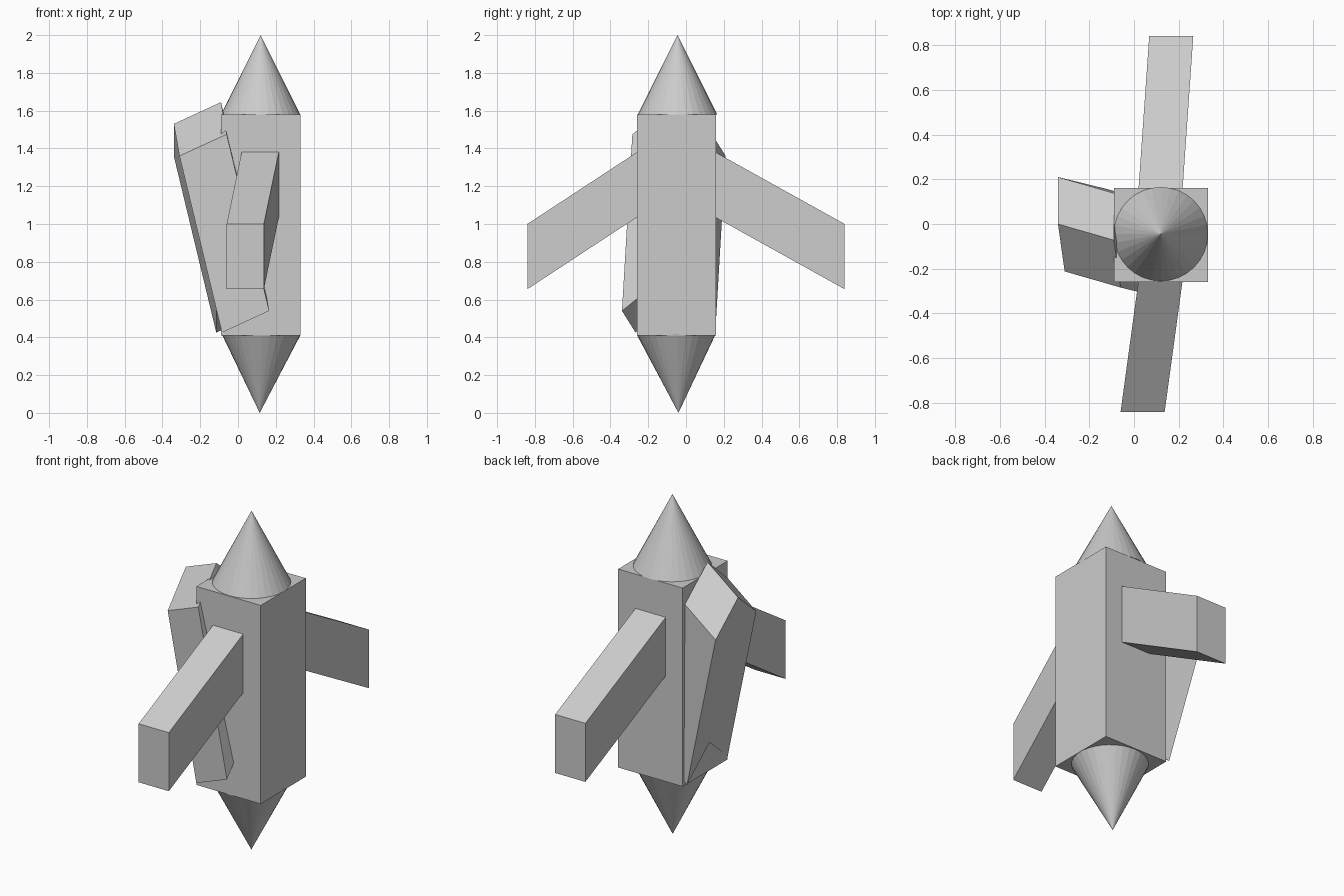
import bpy, bmesh
from mathutils import Vector

cube = bpy.data.objects.get("Cube")
if cube:
    bpy.data.objects.remove(cube, do_unlink=True)

grey = bpy.data.materials.new("light_grey")
grey.use_nodes = True
grey.diffuse_color = (0.6, 0.6, 0.6, 1)
grey.node_tree.nodes["Principled BSDF"].inputs["Base Color"].default_value = (0.6, 0.6, 0.6, 1)


def finish(name, bm):
    bmesh.ops.recalc_face_normals(bm, faces=bm.faces)
    mesh = bpy.data.meshes.new(name)
    bm.to_mesh(mesh)
    bm.free()
    mesh.materials.append(grey)
    obj = bpy.data.objects.new(name, mesh)
    bpy.context.collection.objects.link(obj)
    return obj


def slab(name, path, across, down):
    """Sweep a path sideways, then downwards, into a sheared solid."""
    bm = bmesh.new()
    across, down = Vector(across), Vector(down)
    rings = []
    for p in map(Vector, path):
        rings.append([bm.verts.new(c) for c in (p, p + across, p + across + down, p + down)])
    for a, b in zip(rings, rings[1:]):
        for i in range(4):
            j = (i + 1) % 4
            bm.faces.new((a[i], a[j], b[j], b[i]))
    bm.faces.new(rings[0])
    bm.faces.new(rings[-1])
    return finish(name, bm)


def cone(name, base, tip):
    """Cone from a base centre to a tip."""
    base, tip = Vector(base), Vector(tip)
    axis = tip - base
    bm = bmesh.new()
    bmesh.ops.create_cone(bm, cap_ends=True, segments=32, radius1=0.21, radius2=0, depth=axis.length)
    obj = finish(name, bm)
    obj.location = (base + tip) / 2
    obj.rotation_mode = 'QUATERNION'
    obj.rotation_quaternion = axis.to_track_quat('Z', 'Y')
    return obj


# Square body with a pointed cone at each end
slab("body", [(-0.09, -0.26, 1.58), (-0.09, 0.16, 1.58)], (0.42, 0, 0), (0, 0, -1.17))
cone("nose_cone", (0.12, -0.045, 1.58), (0.12, -0.045, 2.0))
cone("tail_cone", (0.122, -0.05, 0.418), (0.115, -0.04, 0.0))

# Swept wings at front and back
slab("front_wing", [(-0.06, -0.84, 1.0), (0.045, -0.07, 1.505)], (0.197, 0, 0), (0, 0, -0.345))
slab("back_wing", [(0.068, 0.84, 1.0), (0.005, -0.06, 1.5)], (0.197, 0, 0), (0, 0, -0.345))

# Leaning side fin with a ridged top
slab("side_fin", [(-0.34, 0.21, 1.36), (-0.34, 0.0, 1.53), (-0.31, -0.212, 1.36)],
     (0.25, -0.072, 0.115), (0.225, -0.055, -0.935))
